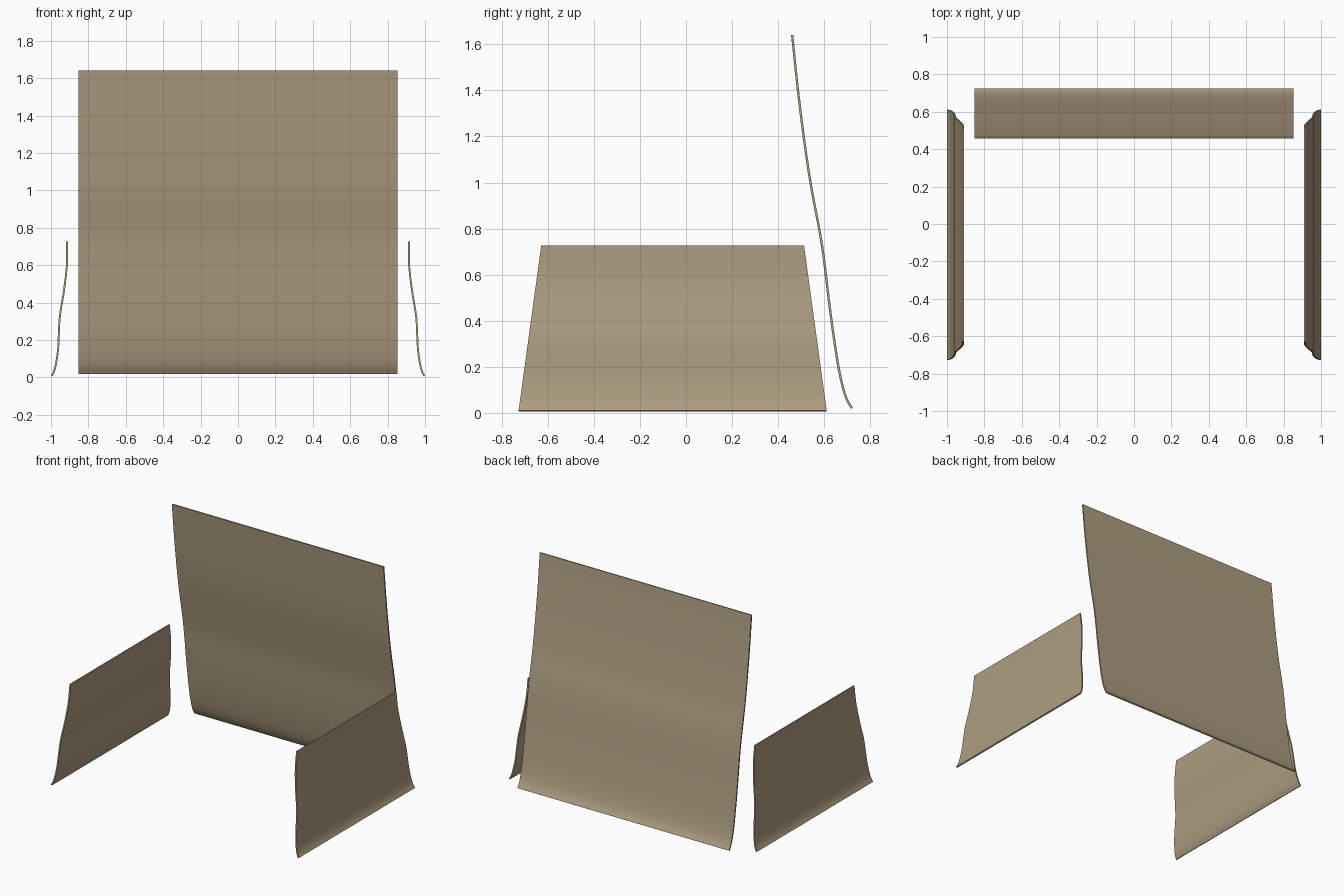
import bpy
import bmesh
from mathutils import Vector
from mathutils.geometry import interpolate_bezier

old = bpy.data.objects.get("Cube")
if old:
    bpy.data.objects.remove(old, do_unlink=True)

# Tan upholstery colour
tan = bpy.data.materials.new("tan_fabric")
tan.use_nodes = True
tan.diffuse_color = (0.42, 0.34, 0.22, 1)
bsdf = tan.node_tree.nodes["Principled BSDF"]
bsdf.inputs["Base Color"].default_value = tan.diffuse_color
bsdf.inputs["Roughness"].default_value = 0.8


def smooth_path(points, steps=5):
    """Smooth curve through (offset, height) points."""
    pts = [Vector((p[0], p[1], 0)) for p in points]
    path = [pts[0]]
    for i in range(len(pts) - 1):
        a, b = pts[i], pts[i + 1]
        before, after = pts[max(i - 1, 0)], pts[min(i + 2, len(pts) - 1)]
        path += interpolate_bezier(a, a + (b - before) / 6,
                                   b - (after - a) / 6, b, steps + 1)[1:]
    return path


def make_sheet(name, points, place, thickness=0.01):
    """Thin curved panel; place(offset, height) gives the two ends of a row."""
    bm = bmesh.new()
    rows = [[bm.verts.new(v) for v in place(p.x, p.y)]
            for p in smooth_path(points)]
    for low, high in zip(rows, rows[1:]):
        bm.faces.new((low[0], low[1], high[1], high[0]))
    bmesh.ops.recalc_face_normals(bm, faces=bm.faces)
    mesh = bpy.data.meshes.new(name)
    bm.to_mesh(mesh)
    bm.free()
    mesh.materials.append(tan)
    obj = bpy.data.objects.new(name, mesh)
    bpy.context.collection.objects.link(obj)
    solid = obj.modifiers.new("thickness", "SOLIDIFY")
    solid.thickness = thickness
    solid.offset = 0
    bpy.ops.object.select_all(action="DESELECT")
    bpy.context.view_layer.objects.active = obj
    obj.select_set(True)
    bpy.ops.object.modifier_apply(modifier=solid.name)
    bpy.ops.object.shade_smooth_by_angle()
    return obj


# Tall back panel: flares out at the foot and leans forward at the top
back_profile = [(0.72, 0.02), (0.69, 0.08), (0.66, 0.21), (0.625, 0.45),
                (0.59, 0.73), (0.537, 1.02), (0.493, 1.34), (0.461, 1.64)]
make_sheet("back_panel", back_profile,
           lambda y, z: ((-0.853, y, z), (0.853, y, z)))

# Side panels: narrower toward the top, flared at the foot
side_profile = [(0.996, 0.008), (0.978, 0.05), (0.963, 0.14), (0.958, 0.23),
                (0.952, 0.33), (0.931, 0.46), (0.915, 0.6), (0.914, 0.726)]


def side_row(sign):
    def place(x, z):
        half = 0.67 - 0.137 * z
        return (sign * x, -0.058 - half, z), (sign * x, -0.058 + half, z)
    return place


for side, sign in (("left", 1), ("right", -1)):
    make_sheet(side + "_panel", side_profile, side_row(sign))
